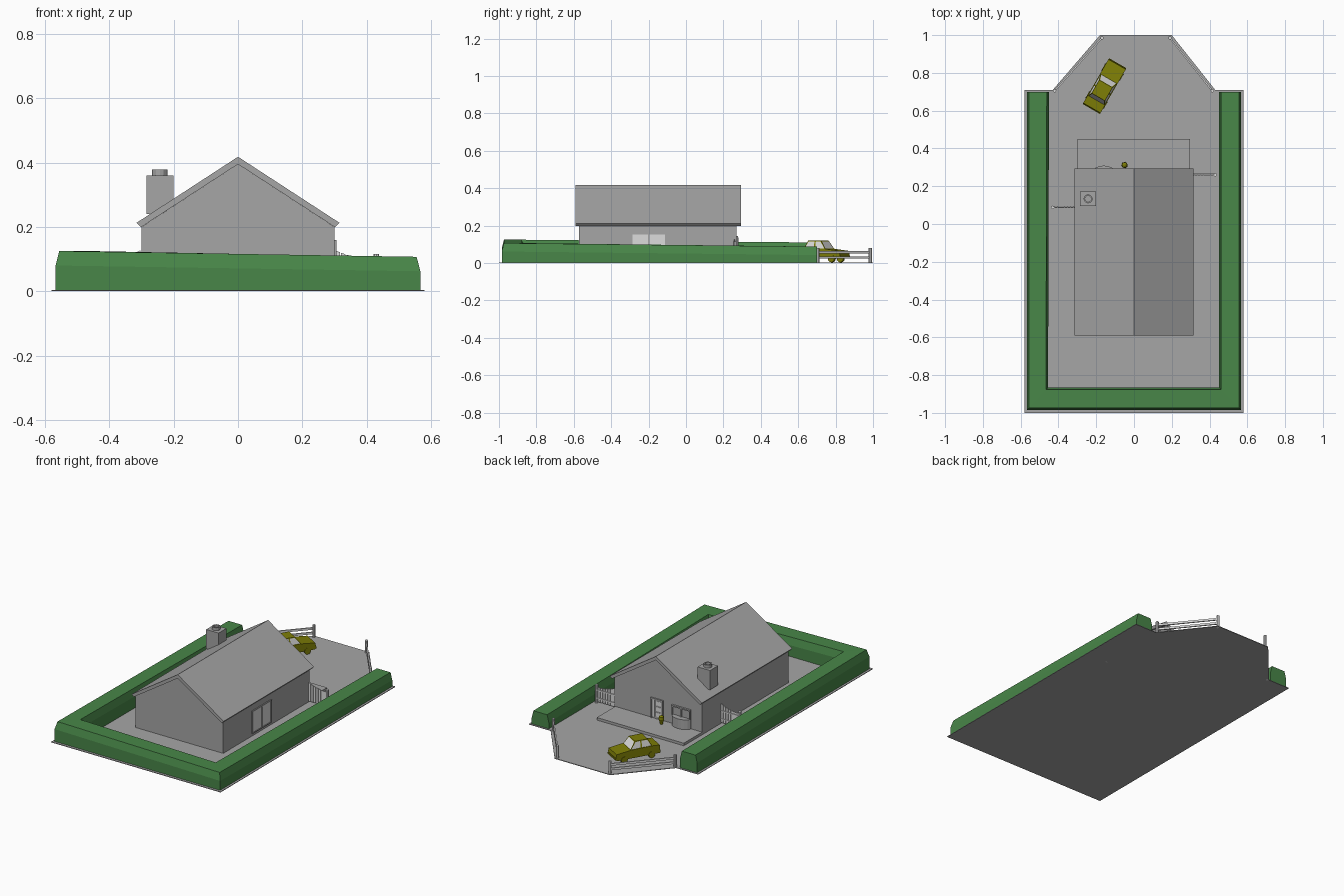
import bpy, bmesh, math
from mathutils import Vector, Matrix

if "Cube" in bpy.data.objects:
    bpy.data.objects.remove(bpy.data.objects["Cube"])


def material(name, rgb):
    m = bpy.data.materials.new(name)
    m.diffuse_color = (*rgb, 1)
    m.use_nodes = True
    m.node_tree.nodes["Principled BSDF"].inputs["Base Color"].default_value = m.diffuse_color
    return m


GREY = material("stone grey", (0.38, 0.38, 0.38))
LIGHT = material("pale grey", (0.72, 0.72, 0.72))
GREEN = material("hedge green", (0.065, 0.24, 0.065))
OLIVE = material("olive", (0.21, 0.21, 0.002))


def finish(name, bm, *mats):
    bmesh.ops.recalc_face_normals(bm, faces=bm.faces)
    me = bpy.data.meshes.new(name)
    bm.to_mesh(me)
    bm.free()
    ob = bpy.data.objects.new(name, me)
    bpy.context.collection.objects.link(ob)
    for m in mats:
        me.materials.append(m)
    return ob


def loft_bm(rings):
    """Join closed rings of points and cap both ends."""
    bm = bmesh.new()
    vs = [[bm.verts.new(p) for p in r] for r in rings]
    n = len(rings[0])
    for a, b in zip(vs, vs[1:]):
        for i in range(n):
            j = (i + 1) % n
            bm.faces.new((a[i], a[j], b[j], b[i]))
    bm.faces.new(vs[0])
    bm.faces.new(vs[-1])
    return bm


def plan_prism(name, pts, z0, z1, mat):
    return finish(name, loft_bm([[(x, y, z) for x, y in pts] for z in (z0, z1)]), mat)


def xz_prism(name, pts, y0, y1, mat):
    return finish(name, loft_bm([[(x, y, z) for x, z in pts] for y in (y0, y1)]), mat)


def box(name, x0, x1, y0, y1, z0, z1, mat):
    return plan_prism(name, [(x0, y0), (x1, y0), (x1, y1), (x0, y1)], z0, z1, mat)


def circle(cx, cy, r, n=12):
    return [(cx + r * math.cos(math.tau * i / n), cy + r * math.sin(math.tau * i / n))
            for i in range(n)]


def beam(name, a, b, t, h, mat):
    """Straight bar of width t and height h centred on the line a-b."""
    a, b = Vector(a), Vector(b)
    side = (b - a).cross(Vector((0, 0, 1))).normalized() * t / 2
    up = Vector((0, 0, h / 2))
    return finish(name, loft_bm([[p - side - up, p + side - up, p + side + up, p - side + up]
                                 for p in (a, b)]), mat)


# Plot of land
plan_prism("ground", [(-0.58, -1), (0.58, -1), (0.58, 0.71), (0.43, 0.71), (0.2, 1),
                      (-0.18, 1), (-0.43, 0.71), (-0.58, 0.71)], 0, 0.004, GREY)

# Hedge around three sides: outer point, inner point, height
stations = [((-0.567, 0.70), (-0.45, 0.70), 0.110), ((-0.567, -0.985), (-0.455, -0.865), 0.125),
            ((0.567, -0.985), (0.45, -0.865), 0.107), ((0.567, 0.70), (0.45, 0.70), 0.088)]
rings = []
for o, i, h in stations:
    o, i = Vector(o), Vector(i)
    rings.append([(*o.lerp(i, t), z) for t, z in
                  ((0, 0.004), (0, h - 0.045), (0.1, h), (0.9, h), (1, h - 0.045), (1, 0.004))])
finish("hedge", loft_bm(rings), GREEN)

# House body and roof
xz_prism("house_walls", [(-0.3, 0), (0.3, 0), (0.3, 0.2), (0, 0.395), (-0.3, 0.2)],
         -0.573, 0.27, GREY)
xz_prism("roof", [(0, 0.395), (0.302, 0.199), (0.315, 0.213), (0, 0.418),
                  (-0.315, 0.213), (-0.302, 0.199)], -0.59, 0.295, GREY)

# Chimney with a hollow pot
box("chimney", -0.285, -0.2, 0.095, 0.172, 0.24, 0.36, GREY)
pot = [[(x, y, z) for x, y in circle(-0.243, 0.133, r)]
       for r, z in ((0.024, 0.36), (0.024, 0.378), (0.016, 0.378), (0.016, 0.364))]
finish("chimney_pot", loft_bm(pot), GREY)

# Terrace by the entrance
box("terrace", -0.3, 0.296, 0.265, 0.45, 0, 0.02, GREY)

# Entrance door with frame and panes
for x0, x1 in ((-0.035, -0.028), (0.043, 0.05)):
    box("door_jamb", x0, x1, 0.268, 0.278, 0.02, 0.145, GREY)
box("door_lintel", -0.035, 0.05, 0.268, 0.278, 0.138, 0.145, GREY)
box("door_leaf", -0.028, 0.02, 0.268, 0.273, 0.02, 0.138, GREY)
box("door_side_light", 0.024, 0.041, 0.268, 0.273, 0.03, 0.135, LIGHT)
for z in (0.035, 0.07, 0.105):
    box("door_pane", -0.021, 0.013, 0.27, 0.275, z, z + 0.026, LIGHT)

# Bow window
bow = [(-0.16 + 0.065 * math.cos(a), 0.266 + 0.043 * math.sin(a))
       for a in (math.pi * k / 10 for k in range(11))]
plan_prism("bow_base", bow, 0.02, 0.08, GREY)
box("bow_lintel", -0.225, -0.095, 0.268, 0.282, 0.13, 0.138, GREY)
for x in (-0.225, -0.164, -0.103):
    box("bow_post", x, x + 0.008, 0.268, 0.28, 0.08, 0.13, GREY)
box("bow_pane", -0.217, -0.103, 0.268, 0.273, 0.08, 0.13, GREY)

# Patio doors on the side wall
for y in (-0.295, -0.204, -0.113):
    box("patio_post", 0.298, 0.307, y, y + 0.008, 0.02, 0.16, GREY)
for z in (0.02, 0.154):
    box("patio_rail", 0.298, 0.307, -0.295, -0.105, z, z + 0.006, GREY)
box("patio_pane_front", 0.298, 0.304, -0.287, -0.204, 0.026, 0.154, LIGHT)
box("patio_pane_rear", 0.298, 0.303, -0.196, -0.113, 0.026, 0.154, LIGHT)


# Side gates: slats under a sloping curved top, post by the hedge
def gate(side, y):
    n = 7
    for k in range(n):
        x0, x1 = (0.303 + 0.118 * (k + d) / n for d in (0, 0.88))
        h0, h1 = (0.1 + 0.027 * ((0.421 - x) / 0.118) ** 2 for x in (x0, x1))
        xz_prism("gate_slat", [(side * x, z) for x, z in
                               ((x0, 0.012), (x1, 0.012), (x1, h1), (x0, h0))],
                 y - 0.003, y + 0.003, LIGHT)
    for z in (0.035, 0.085):
        beam("gate_rail", (side * 0.303, y + 0.004, z), (side * 0.425, y + 0.004, z),
             0.006, 0.008, LIGHT)
    plan_prism("gate_post", circle(side * 0.43, y, 0.009, 8), 0, 0.115, LIGHT)


gate(1, 0.26)
gate(-1, 0.088)

# Fences along the slanted edges
for a, b in (((0.415, 0.705), (0.19, 0.985)), ((-0.42, 0.705), (-0.17, 0.985))):
    for p in (a, b):
        plan_prism("fence_post", circle(*p, 0.009, 8), 0, 0.08, LIGHT)
    for z in (0.03, 0.058):
        beam("fence_rail", (*a, z), (*b, z), 0.008, 0.013, LIGHT)

# Plant pot by the door
tub = [[(x, y, z) for x, y in circle(-0.05, 0.312, r)]
       for r, z in ((0.008, 0.02), (0.011, 0.035), (0.016, 0.05), (0.014, 0.066), (0.005, 0.072))]
finish("plant_pot", loft_bm(tub), OLIVE)

# Car, built along +x and then turned into place
car = []
side_profile = [(-0.137, 0.025), (0.132, 0.025), (0.137, 0.045), (0.133, 0.065),
                (0.045, 0.076), (-0.08, 0.078), (-0.134, 0.074)]
car.append(xz_prism("car_body", side_profile, -0.053, 0.053, OLIVE))

cabin = loft_bm([[(lo, -0.05, 0.074), (hi, -0.04, 0.12), (hi, 0.04, 0.12), (lo, 0.05, 0.074)]
                 for lo, hi in ((-0.088, -0.066), (-0.022, -0.022), (0.046, 0.014))])
cabin.normal_update()
bmesh.ops.recalc_face_normals(cabin, faces=cabin.faces)
glazed = [f for f in cabin.faces if abs(f.normal.z) < 0.9]
bmesh.ops.inset_individual(cabin, faces=glazed, thickness=0.006)
for f in glazed:
    f.material_index = 1
car.append(finish("car_cabin", cabin, OLIVE, LIGHT))

for s in (-0.085, 0.085):
    for y in (-0.056, 0.04):
        wheel = [(s + px, pz + 0.024) for px, pz in circle(0, 0, 0.02)]
        car.append(xz_prism("car_wheel", wheel, y, y + 0.016, OLIVE))
for s in (-0.14, 0.134):
    car.append(box("car_bumper", s, s + 0.006, -0.052, 0.052, 0.03, 0.04, OLIVE))

place = Matrix.Translation((-0.156, 0.73, 0)) @ Matrix.Rotation(math.radians(60), 4, 'Z')
for ob in car:
    ob.data.transform(place)
